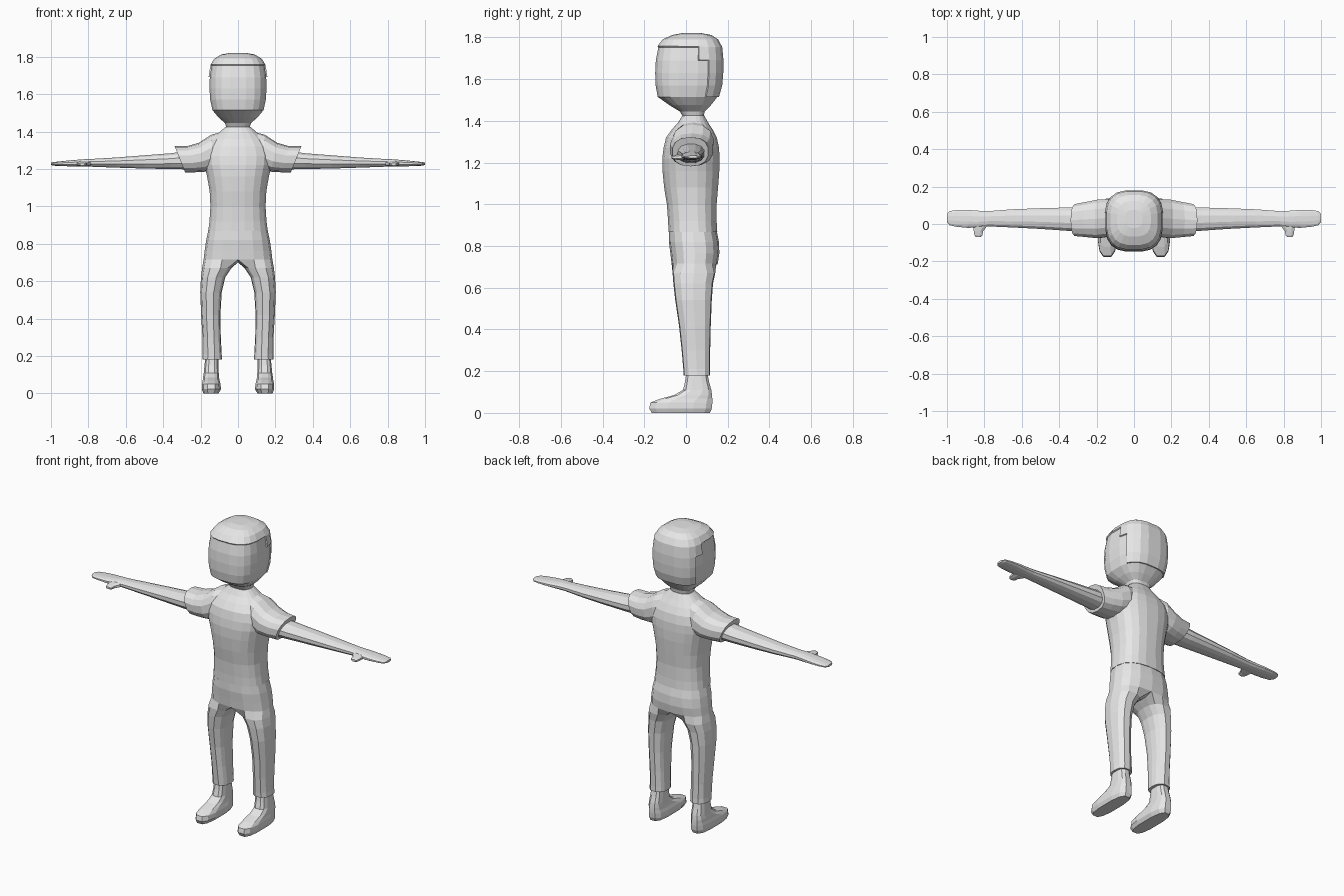
import bpy, bmesh, math
from mathutils import Vector

grey = bpy.data.materials.new("plain_grey")
grey.diffuse_color = (0.8, 0.8, 0.8, 1)


def spow(v, p):
    return math.copysign(abs(v) ** p, v)


def oval(a0, a1, b0, b1, angles, power):
    """Rounded-box outline between two extents, in 2D."""
    ca, ra, cb, rb = (a0 + a1) / 2, (a1 - a0) / 2, (b0 + b1) / 2, (b1 - b0) / 2
    e = 2 / power
    return [(ca + ra * spow(math.cos(t), e), cb + rb * spow(math.sin(t), e)) for t in angles]


def circle(n):
    return [2 * math.pi * (i + 0.5) / n for i in range(n)]


def skin(bm, r0, r1, closed=True):
    n = len(r0)
    for i in range(n if closed else n - 1):
        j = (i + 1) % n
        bm.faces.new((r0[i], r0[j], r1[j], r1[i]))


def finish(name, bm, mirror=False):
    bmesh.ops.recalc_face_normals(bm, faces=bm.faces)
    me = bpy.data.meshes.new(name)
    bm.to_mesh(me)
    bm.free()
    me.materials.append(grey)
    ob = bpy.data.objects.new(name, me)
    bpy.context.collection.objects.link(ob)
    if mirror:
        m = ob.modifiers.new("mirror", "MIRROR")
        m.use_clip = True
        m.merge_threshold = 0.0005
    return ob


def loft(rings, n, power, place):
    """Capped loft; each ring is (position, a0, a1, b0, b1)."""
    bm = bmesh.new()
    prev = None
    for pos, a0, a1, b0, b1 in rings:
        cur = [bm.verts.new(place(pos, a, b)) for a, b in oval(a0, a1, b0, b1, circle(n), power)]
        if prev:
            skin(bm, prev, cur)
        else:
            bm.faces.new(cur)
        prev = cur
    bm.faces.new(prev)
    return bm


def upright(z, x, y):
    return (x, y, z)


def sideways(x, y, z):
    return (x, y, z)


def centred(rows):
    return [(z, -w, w, y0, y1) for z, w, y0, y1 in rows]


# Head and neck
bm = loft(centred([
    (1.38, .072, -.025, .095), (1.42, .062, -.015, .085), (1.445, .07, -.03, .09),
    (1.475, .105, -.08, .12), (1.515, .138, -.137, .152), (1.57, .15, -.147, .168),
    (1.63, .154, -.149, .173), (1.69, .152, -.146, .174), (1.752, .143, -.134, .168),
    (1.785, .122, -.108, .15), (1.805, .088, -.065, .12), (1.813, .045, -.02, .075)]),
    20, 2.9, upright)


# Hair: raised cap over the crown and the back of the head
def is_hair(f):
    c = f.calc_center_median()
    return c.z > 1.75 or (c.y > .10 and c.z > 1.515) or (c.y > .02 and c.z > 1.69)


bmesh.ops.recalc_face_normals(bm, faces=bm.faces)
bmesh.ops.inset_region(bm, faces=[f for f in bm.faces if is_hair(f)],
                       thickness=.002, depth=.007, use_even_offset=True)
finish("head_and_hair", bm)

# Shirt body
finish("shirt", loft(centred([
    (.868, .15, -.075, .14), (.868, .161, -.085, .151), (.92, .154, -.087, .148),
    (1.0, .149, -.093, .148), (1.08, .153, -.106, .155), (1.16, .167, -.114, .161),
    (1.22, .182, -.115, .162), (1.27, .186, -.109, .16), (1.32, .172, -.097, .149),
    (1.36, .14, -.068, .128), (1.39, .108, -.04, .108), (1.425, .067, -.018, .088)]),
    20, 2.5, upright))

# Sleeves, with a slanted opening
def slanted(x, y, z):
    return (x + .4 * (z - 1.25) * max(0, (x - .06) / .25), y, z)


finish("sleeves", loft([
    (.06, -.03, .11, 1.22, 1.405), (.13, -.07, .135, 1.195, 1.382),
    (.19, -.078, .132, 1.185, 1.34), (.25, -.072, .12, 1.182, 1.322),
    (.31, -.066, .108, 1.182, 1.322), (.31, -.052, .094, 1.195, 1.30)],
    14, 2.4, slanted), True)

# Arms and flat hands
finish("arms", loft([
    (.26, -.045, .09, 1.196, 1.298), (.36, -.038, .09, 1.198, 1.285),
    (.50, -.028, .086, 1.201, 1.274), (.65, -.02, .08, 1.206, 1.262),
    (.78, -.014, .07, 1.211, 1.254), (.83, -.02, .072, 1.211, 1.252),
    (.89, -.022, .077, 1.213, 1.247), (.95, -.016, .076, 1.215, 1.241),
    (.985, -.008, .07, 1.217, 1.237), (1.0, .01, .055, 1.221, 1.234)],
    12, 2.3, sideways), True)

# Thumbs
finish("thumbs", loft([
    (.01, .77, .865, 1.215, 1.245), (-.02, .79, .862, 1.212, 1.243),
    (-.04, .806, .858, 1.212, 1.24), (-.06, .808, .855, 1.214, 1.236),
    (-.07, .818, .847, 1.219, 1.232)],
    8, 2.3, lambda y, x, z: (x, y, z)), True)

# Trousers: open half rings round the hips, then closed rings down each leg
bm = bmesh.new()
arc = [math.pi * (i / 8 - .5) for i in range(9)]
prev = None
for z, w, y0, y1 in [(.868, .159, -.082, .148), (.82, .17, -.082, .158),
                     (.765, .178, -.075, .16), (.715, .184, -.069, .152)]:
    cur = [bm.verts.new((max(x, 0) if 0 < i < 8 else 0, y, z))
           for i, (x, y) in enumerate(oval(-w, w, y0, y1, arc, 2.5))]
    if prev:
        skin(bm, prev, cur, False)
    prev = cur
prev = prev + [bm.verts.new((0, y, .70)) for y in (.10, .04, -.02)]
leg = [math.radians(-135 + 33.75 * i) for i in range(9)]
leg += [math.radians(a) for a in (157.5, 180, 202.5)]
for z, x0, x1, y0, y1 in [
        (.67, .035, .192, -.066, .142), (.62, .068, .198, -.062, .131),
        (.54, .087, .202, -.053, .125), (.42, .094, .197, -.035, .12),
        (.30, .092, .19, -.022, .117), (.21, .087, .189, -.014, .116),
        (.18, .086, .191, -.012, .117), (.18, .098, .179, .0, .105)]:
    cur = [bm.verts.new((x, y, z)) for x, y in oval(x0, x1, y0, y1, leg, 2.4)]
    skin(bm, prev, cur)
    prev = cur
bm.faces.new(prev)
finish("trousers", bm, True)

# Shoes
finish("shoes", loft([
    (0, .103, .186, -.168, .118), (.022, .09, .195, -.18, .128),
    (.05, .092, .194, -.174, .13), (.068, .097, .19, -.125, .129),
    (.085, .1, .188, -.06, .127), (.11, .102, .184, -.016, .123),
    (.15, .103, .18, -.006, .112), (.19, .104, .176, .0, .104)],
    12, 2.9, upright), True)
